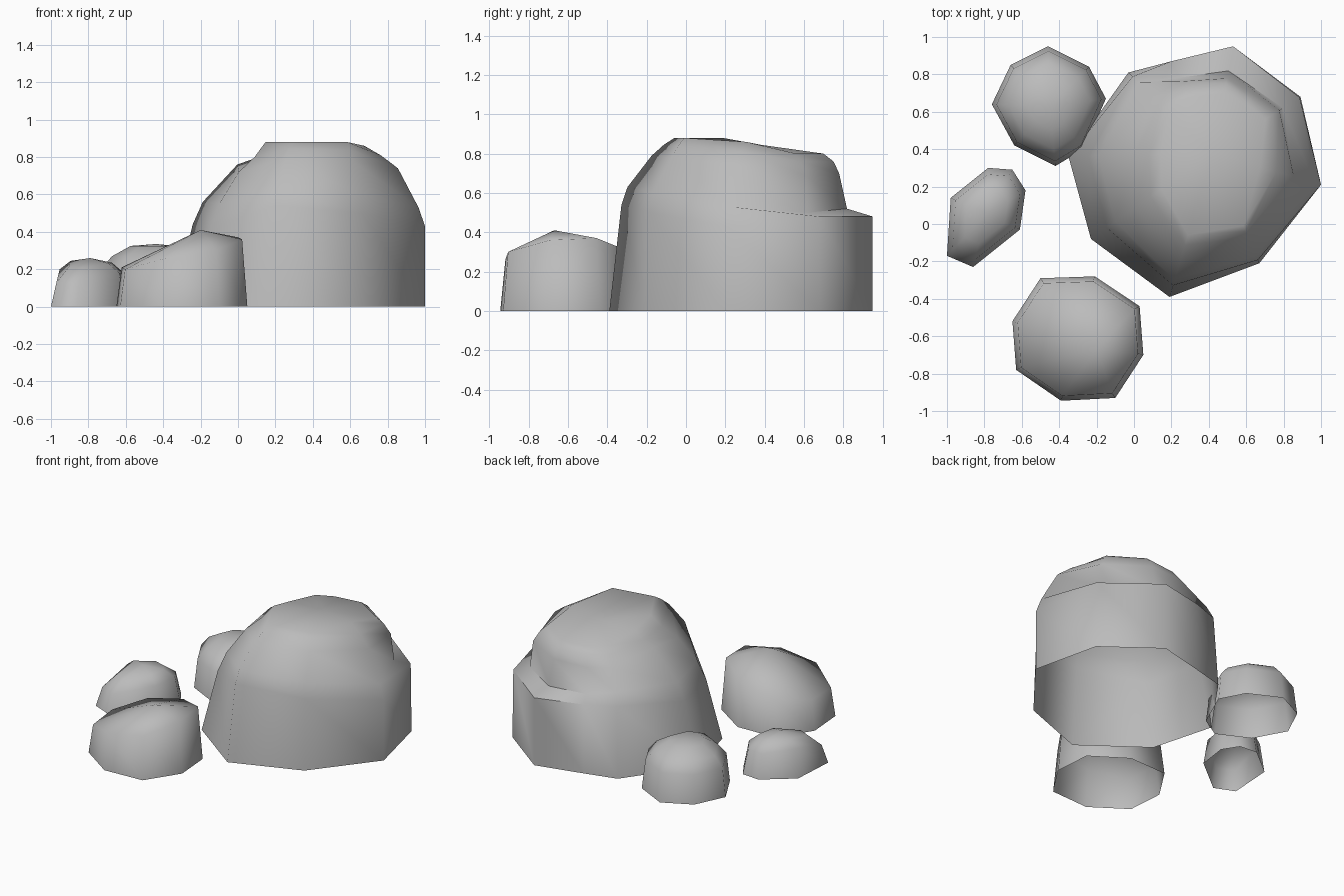
import bpy, bmesh, math
from mathutils import Vector

default = bpy.data.objects.get("Cube")
if default:
    bpy.data.objects.remove(default, do_unlink=True)

# Single stone colour
stone = bpy.data.materials.new("stone_grey")
stone.use_nodes = True
grey = (0.5, 0.5, 0.5, 1)
stone.diffuse_color = grey
shader = stone.node_tree.nodes["Principled BSDF"]
shader.inputs["Base Color"].default_value = grey
shader.inputs["Roughness"].default_value = 0.9


def per_column(value, count):
    """Allow one value for a whole ring, or one value per column."""
    return value if isinstance(value, list) else [value] * count


def make_rock(name, outline, centre, rings, apex, smooth_angle=80):
    """Loft a footprint inwards through (inset, height) rings; open underneath."""
    centre = Vector(centre)
    base = [Vector(point) for point in outline]
    count = len(base)
    bm = bmesh.new()
    loops = [[bm.verts.new((p.x, p.y, 0)) for p in base]]
    for insets, heights in rings:
        loop = []
        for p, inset, height in zip(base, per_column(insets, count), per_column(heights, count)):
            q = p.lerp(centre, inset)
            loop.append(bm.verts.new((q.x, q.y, height)))
        loops.append(loop)
    # Side bands
    for low, high in zip(loops, loops[1:]):
        for i in range(count):
            j = (i + 1) % count
            bm.faces.new((low[i], low[j], high[j], high[i]))
    # Crown
    tip = bm.verts.new(apex)
    top = loops[-1]
    for i in range(count):
        bm.faces.new((top[i], top[(i + 1) % count], tip))
    bmesh.ops.recalc_face_normals(bm, faces=bm.faces[:])
    if sum(face.normal.z for face in bm.faces) < 0:
        bmesh.ops.reverse_faces(bm, faces=bm.faces[:])
    mesh = bpy.data.meshes.new(name)
    bm.to_mesh(mesh)
    bm.free()
    mesh.materials.append(stone)
    rock = bpy.data.objects.new(name, mesh)
    bpy.context.collection.objects.link(rock)
    bpy.ops.object.select_all(action="DESELECT")
    rock.select_set(True)
    bpy.context.view_layer.objects.active = rock
    bpy.ops.object.shade_smooth_by_angle(angle=math.radians(smooth_angle))


# Large boulder: wall, ledge at the back, shoulder, step and sloping crown
make_rock(
    "large_boulder",
    [(-.03, .81), (.2, .87), (.53, .95), (.89, .68), (1, .21),
     (.67, -.21), (.19, -.39), (-.23, -.08), (-.35, .36)],
    (.42, .38),
    [([.05, 0, 0, .01, 0, .03, .08, .13, .14],
      [.5, .49, .48, .48, .43, .5, .54, .42, .44]),
     ([.12, .18, .23, .2, .06, .07, .12, .2, .21],
      [.58, .52, .52, .5, .53, .6, .63, .55, .56]),
     ([.3, .22, .3, .24, .25, .23, .28, .36, .45],
      [.7, .7, .7, .69, .74, .78, .79, .72, .76]),
     ([.4, .32, .35, .32, .41, .29, .36, .49, .56],
      [.77, .77, .76, .76, .81, .84, .845, .8, .79]),
     ([.48, .4, .44, .4, .56, .34, .43, .58, .64],
      [.81, .8, .8, .8, .86, .88, .88, .88, .84])],
    (.42, .38, .845), smooth_angle=60)

# Front rock: top tilted up towards +x, lower along the front rim
make_rock(
    "front_rock",
    [(-.65, -.52), (-.5, -.29), (-.21, -.28), (.03, -.44),
     (.05, -.7), (-.1, -.93), (-.39, -.945), (-.63, -.78)],
    (-.3, -.62),
    [(.08, [.21, .25, .31, .37, .36, .3, .26, .2])],
    (-.2, -.67, .41))

# Side rock: small and narrow, falling away at its front end
make_rock(
    "side_rock",
    [(-1, -.17), (-.98, .14), (-.78, .3), (-.65, .29),
     (-.58, .18), (-.61, -.03), (-.86, -.23)],
    (-.79, .05),
    [(.14, [.13, .2, .17, .17, .18, .18, .13]),
     (.45, [.21, .245, .24, .23, .235, .23, .21])],
    (-.79, .06, .26))

# Back rock: rounded dome
make_rock(
    "back_rock",
    [(-.46, .95), (-.24, .84), (-.15, .67), (-.27, .4),
     (-.42, .31), (-.64, .42), (-.76, .64), (-.66, .85)],
    (-.45, .63),
    [(.08, .2), (.28, .27), (.6, .325)], (-.44, .64, .335))
